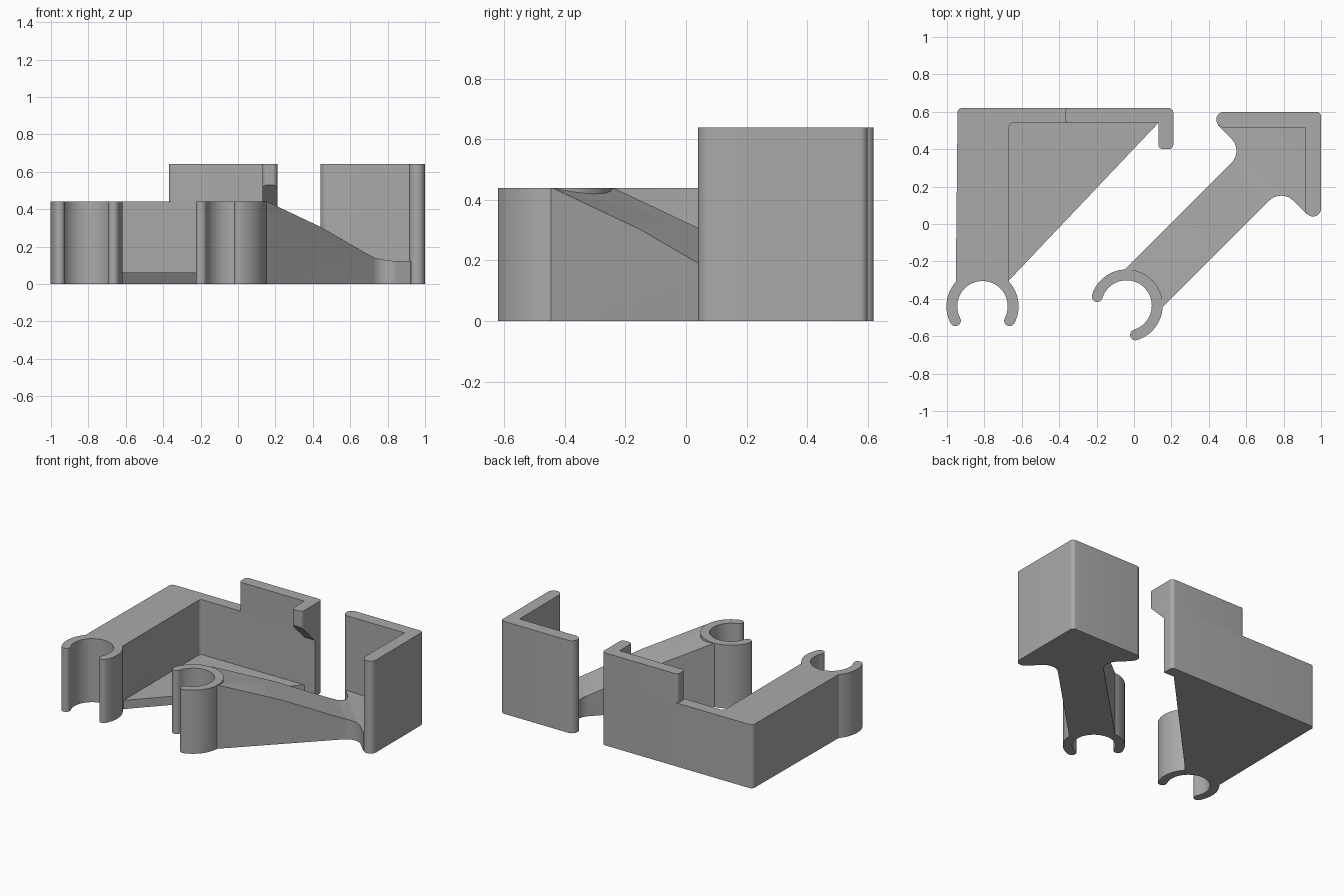
import bpy, bmesh
from math import cos, sin, radians, tan
from mathutils import Matrix, Vector

if "Cube" in bpy.data.objects:
    bpy.data.objects.remove(bpy.data.objects["Cube"])

grey = bpy.data.materials.new("plain_grey")
grey.use_nodes = True
grey.diffuse_color = (0.4, 0.4, 0.4, 1)
grey.node_tree.nodes["Principled BSDF"].inputs["Base Color"].default_value = (0.4, 0.4, 0.4, 1)

# Turns a side profile (y, z) into a prism running along x
SIDE = Matrix(((0, 0, 1, 0), (1, 0, 0, 0), (0, 1, 0, 0), (0, 0, 0, 1)))


def arc(cx, cy, r, a0, a1, n=16):
    angles = [radians(a0 + (a1 - a0) * i / n) for i in range(n + 1)]
    return [(cx + r * cos(a), cy + r * sin(a)) for a in angles]


def rounded(corners, n=6):
    """Outline from (x, y, radius) corners."""
    out = []
    for i, (x, y, r) in enumerate(corners):
        p = Vector((x, y))
        if r == 0:
            out.append((x, y))
            continue
        a = (Vector(corners[i - 1][:2]) - p).normalized()
        b = (Vector(corners[(i + 1) % len(corners)][:2]) - p).normalized()
        half = a.angle(b) / 2
        centre = p + (a + b).normalized() * r / sin(half)
        start = p + a * r / tan(half) - centre
        end = p + b * r / tan(half) - centre
        for k in range(n + 1):
            d = start.lerp(end, k / n).normalized() * r
            out.append(tuple(centre + d))
    return out


def prism(name, outline, lo, hi, matrix=Matrix()):
    bm = bmesh.new()
    base = bm.faces.new([bm.verts.new((x, y, lo)) for x, y in outline])
    top = bmesh.ops.extrude_face_region(bm, geom=[base])["geom"]
    moved = [v for v in top if isinstance(v, bmesh.types.BMVert)]
    bmesh.ops.translate(bm, verts=moved, vec=(0, 0, hi - lo))
    bm.transform(matrix)
    bmesh.ops.recalc_face_normals(bm, faces=bm.faces)
    mesh = bpy.data.meshes.new(name)
    bm.to_mesh(mesh)
    bm.free()
    mesh.materials.append(grey)
    obj = bpy.data.objects.new(name, mesh)
    bpy.context.collection.objects.link(obj)
    return obj


def activate(obj):
    bpy.ops.object.select_all(action="DESELECT")
    obj.select_set(True)
    bpy.context.view_layer.objects.active = obj


def carve(obj, cutter, operation="DIFFERENCE"):
    mod = obj.modifiers.new("carve", "BOOLEAN")
    mod.operation, mod.object, mod.solver = operation, cutter, "EXACT"
    activate(obj)
    bpy.ops.object.modifier_apply(modifier=mod.name)
    bpy.data.objects.remove(cutter)


# Shared dimensions and the two clip positions
HIGH, TALL, HALF = 0.44, 0.64, 0.143
INNER, OUTER, GAP = 0.135, 0.193, 28
MID, TIP = (INNER + OUTER) / 2, (OUTER - INNER) / 2
CX, CY = -0.81, -0.44
place_a = Matrix.Translation((CX, CY, 0))
place_b = Matrix.Translation((-0.04, -0.436, 0)) @ Matrix.Rotation(radians(-45), 4, "Z")


def clip(name, place):
    """Open ring with rounded jaws."""
    a, b = radians(180 + GAP), radians(-GAP)
    pts = arc(0, 0, OUTER, -GAP, 180 + GAP, 48)
    pts += arc(MID * cos(a), MID * sin(a), TIP, 180 + GAP, 360 + GAP, 10)[1:-1]
    pts += arc(0, 0, INNER, 180 + GAP, -GAP, 48)
    pts += arc(MID * cos(b), MID * sin(b), TIP, 180 - GAP, 360 - GAP, 10)[1:-1]
    return prism(name, pts, 0, HIGH, place)


def cut_slot(obj, place):
    """Pointed slot running across an arm."""
    w, mid = 0.045, 0.212
    pts = [(mid, 0.077), (mid + w, 0.122), (mid + w, 0.288),
           (mid, 0.333), (mid - w, 0.288), (mid - w, 0.122)]
    carve(obj, prism("slot_cutter", pts, -0.3, 0.3, place @ SIDE))


# Left bracket: clip, L-shaped frame, thin floor
parts = [clip("left_clip", place_a)]
right, left = CX + HALF, CX - HALF
corners = [(left, 0.62, 0.025), (0.21, 0.62, 0.025), (0.21, 0.54, 0), (right, 0.54, 0.02)]
frame = prism("left_frame", rounded(corners + [(right, -0.33, 0)])
              + arc(CX, CY, 0.18, 37, 143) + [(left, -0.33)], 0, HIGH)
cut_slot(frame, place_a)
parts.append(frame)
parts.append(prism("left_floor", [(right - 0.02, -0.30), (right, -0.30), (0.13, 0.54),
                                  (0.13, 0.56), (right - 0.02, 0.56)], 0, 0.06))

# Raised back wall with a hook sloped underneath
parts.append(prism("raised_wall", rounded([
    (-0.37, 0.54, 0.02), (0.21, 0.54, 0), (0.21, 0.62, 0.025), (-0.37, 0.62, 0.02)]), HIGH, TALL))
hook = prism("hook", rounded([
    (0.13, 0.40, 0.025), (0.21, 0.40, 0.025), (0.21, 0.58, 0), (0.13, 0.58, 0)]), 0.37, TALL)
carve(hook, prism("hook_cutter", [(0.35, 0.30), (0.35, 0.58), (0.63, 0.30)], 0, 0.4, SIDE))
parts.append(hook)

# Right bracket: clip and sloping arm with flared foot
parts.append(clip("right_clip", place_b))
edge = [(HALF, 0.11)] + arc(0.234, 0.936, 0.091, 180, 90, 12) + [(0.335, 1.027), (0.339, 1.072)]
outline = edge + [(0, 1.41)] + [(-x, y) for x, y in reversed(edge)]
arm = prism("right_arm", outline + arc(0, 0, 0.18, 143, 37)[1:-1], 0, HIGH, place_b)
slope = [(-0.1, -0.1), (-0.1, 0.5), (0.134, 0.5), (0.134, HIGH), (0.544, 0.303), (0.88, 0.165),
         (0.95, 0.139), (1.02, 0.124), (1.09, 0.12), (1.6, 0.12), (1.6, -0.1)]
carve(arm, prism("slope_cutter", slope, -0.6, 0.6, place_b @ SIDE), "INTERSECT")
cut_slot(arm, place_b)
parts.append(arm)

# Tall corner wall on the right bracket
parts.append(prism("corner_wall", rounded([
    (0.915, 0.04, 0.042), (1.0, 0.04, 0.042), (1.0, 0.60, 0.025), (0.44, 0.60, 0.042),
    (0.44, 0.515, 0.042), (0.915, 0.515, 0)]), 0, TALL))

for part in parts:
    activate(part)
    bpy.ops.object.shade_smooth_by_angle(angle=radians(25))
